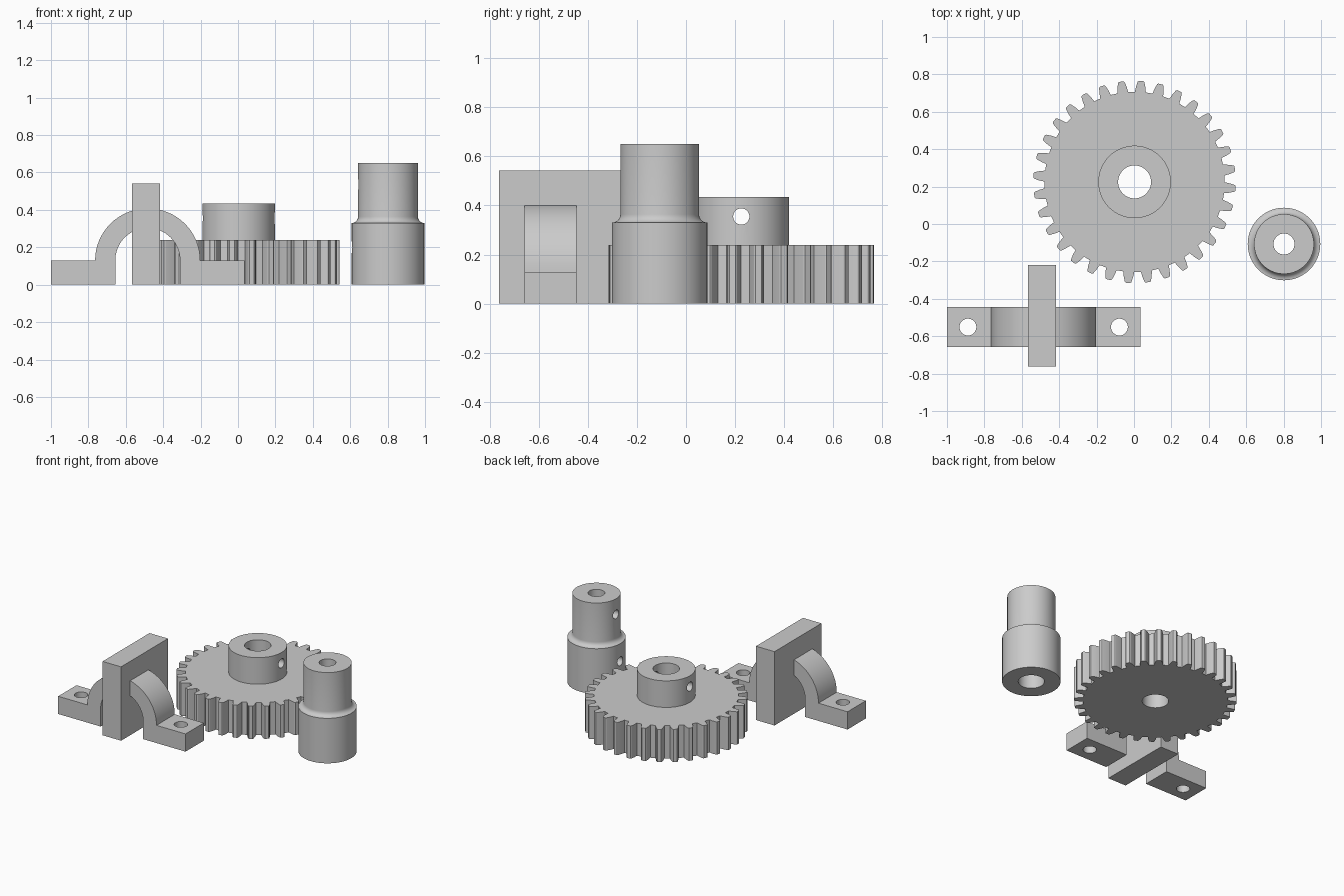
import bpy, bmesh, math
from mathutils import Matrix

if "Cube" in bpy.data.objects:
    bpy.data.objects.remove(bpy.data.objects["Cube"])

STEEL = bpy.data.materials.new("grey steel")
STEEL.diffuse_color = (0.6, 0.6, 0.6, 1)
STEEL.use_nodes = True
STEEL.node_tree.nodes["Principled BSDF"].inputs["Base Color"].default_value = STEEL.diffuse_color


def finish(name, bm):
    bmesh.ops.recalc_face_normals(bm, faces=bm.faces)
    me = bpy.data.meshes.new(name)
    bm.to_mesh(me)
    bm.free()
    me.materials.append(STEEL)
    ob = bpy.data.objects.new(name, me)
    bpy.context.collection.objects.link(ob)
    return ob


def prism(name, pts, offset):
    """Extrude a closed outline of 3D points along an offset."""
    bm = bmesh.new()
    face = bm.faces.new([bm.verts.new(p) for p in pts])
    ext = bmesh.ops.extrude_face_region(bm, geom=[face])
    bmesh.ops.translate(bm, vec=offset, verts=[v for v in ext["geom"] if isinstance(v, bmesh.types.BMVert)])
    return finish(name, bm)


def cylinder(name, r, length, centre, along_x=False):
    bm = bmesh.new()
    m = Matrix.Translation(centre)
    if along_x:
        m = m @ Matrix.Rotation(math.pi / 2, 4, 'Y')
    bmesh.ops.create_cone(bm, cap_ends=True, segments=64, radius1=r, radius2=r, depth=length, matrix=m)
    return finish(name, bm)


def combine(ob, other, op):
    """Apply a boolean and drop the helper object."""
    mod = ob.modifiers.new("cut", 'BOOLEAN')
    mod.object, mod.operation, mod.solver = other, op, 'EXACT'
    bpy.context.view_layer.objects.active = ob
    bpy.ops.object.modifier_apply(modifier=mod.name)
    bpy.data.objects.remove(other)


def smooth(ob):
    bpy.ops.object.select_all(action='DESELECT')
    ob.select_set(True)
    bpy.context.view_layer.objects.active = ob
    bpy.ops.object.shade_smooth_by_angle(angle=math.radians(20))


# Toothed gear with a hub, bore and cross hole
GX, GY, TEETH = 0.003, 0.225, 32
TOOTH = [(-3.5, 0.482), (-2.8, 0.51), (-1.9, 0.536), (-1.3, 0.541),
         (1.3, 0.541), (1.9, 0.536), (2.8, 0.51), (3.5, 0.482)]
outline = []
for k in range(TEETH):
    for da, r in TOOTH:
        a = math.radians(-3.7 + k * 360 / TEETH + da)
        outline.append((GX + r * math.cos(a), GY + r * math.sin(a), 0))
gear = prism("gear", outline, (0, 0, 0.24))
combine(gear, cylinder("hub", 0.194, 0.335, (GX, GY, 0.2675)), 'UNION')
combine(gear, cylinder("bore", 0.088, 1.0, (GX, GY, 0.2)), 'DIFFERENCE')
combine(gear, cylinder("cross_hole", 0.033, 0.6, (GX, GY, 0.355), True), 'DIFFERENCE')
smooth(gear)

# Stepped sleeve: lathed wall with a fillet at the shoulder and a stepped bore
SX, SY = 0.802, -0.107
fillet = [(0.194 - 0.034 * math.sin(t), 0.364 - 0.034 * math.cos(t))
          for t in [math.pi / 2 * i / 6 for i in range(7)]]
wall = [(0.087, 0), (0.194, 0)] + fillet + [(0.160, 0.65), (0.056, 0.65), (0.056, 0.33), (0.087, 0.33)]
bm = bmesh.new()
verts = [bm.verts.new((SX + r, SY, z)) for r, z in wall]
edges = [bm.edges.new((verts[i], verts[(i + 1) % len(verts)])) for i in range(len(verts))]
bmesh.ops.spin(bm, geom=verts + edges, cent=(SX, SY, 0), axis=(0, 0, 1), angle=2 * math.pi, steps=64)
bmesh.ops.remove_doubles(bm, verts=bm.verts, dist=0.0005)
sleeve = finish("stepped_sleeve", bm)
for z in (0.535, 0.20):
    combine(sleeve, cylinder("screw_hole", 0.032, 0.25, (SX - 0.13, SY, z), True), 'DIFFERENCE')
smooth(sleeve)

# Arched bracket with two drilled feet
BX, BY0, BY1 = -0.483, -0.657, -0.445
ARC = [math.pi * i / 32 for i in range(33)]
profile = [(0.517, 0), (0.517, 0.13)]
profile += [(0.281 * math.cos(t), 0.13 + 0.278 * math.sin(t)) for t in ARC]
profile += [(-0.517, 0.13), (-0.517, 0), (-0.173, 0)]
profile += [(-0.173 * math.cos(t), 0.13 + 0.173 * math.sin(t)) for t in ARC]
profile += [(0.173, 0)]
bracket = prism("arched_bracket", [(BX + x, BY0, z) for x, z in profile], (0, BY1 - BY0, 0))
for side in (-1, 1):
    combine(bracket, cylinder("foot_hole", 0.045, 0.5, (BX + side * 0.405, (BY0 + BY1) / 2, 0.07)), 'DIFFERENCE')
smooth(bracket)

# Upright plate crossing the arch
prism("upright_plate", [(-0.566, -0.762, 0), (-0.416, -0.762, 0), (-0.416, -0.218, 0), (-0.566, -0.218, 0)],
      (0, 0, 0.542))
